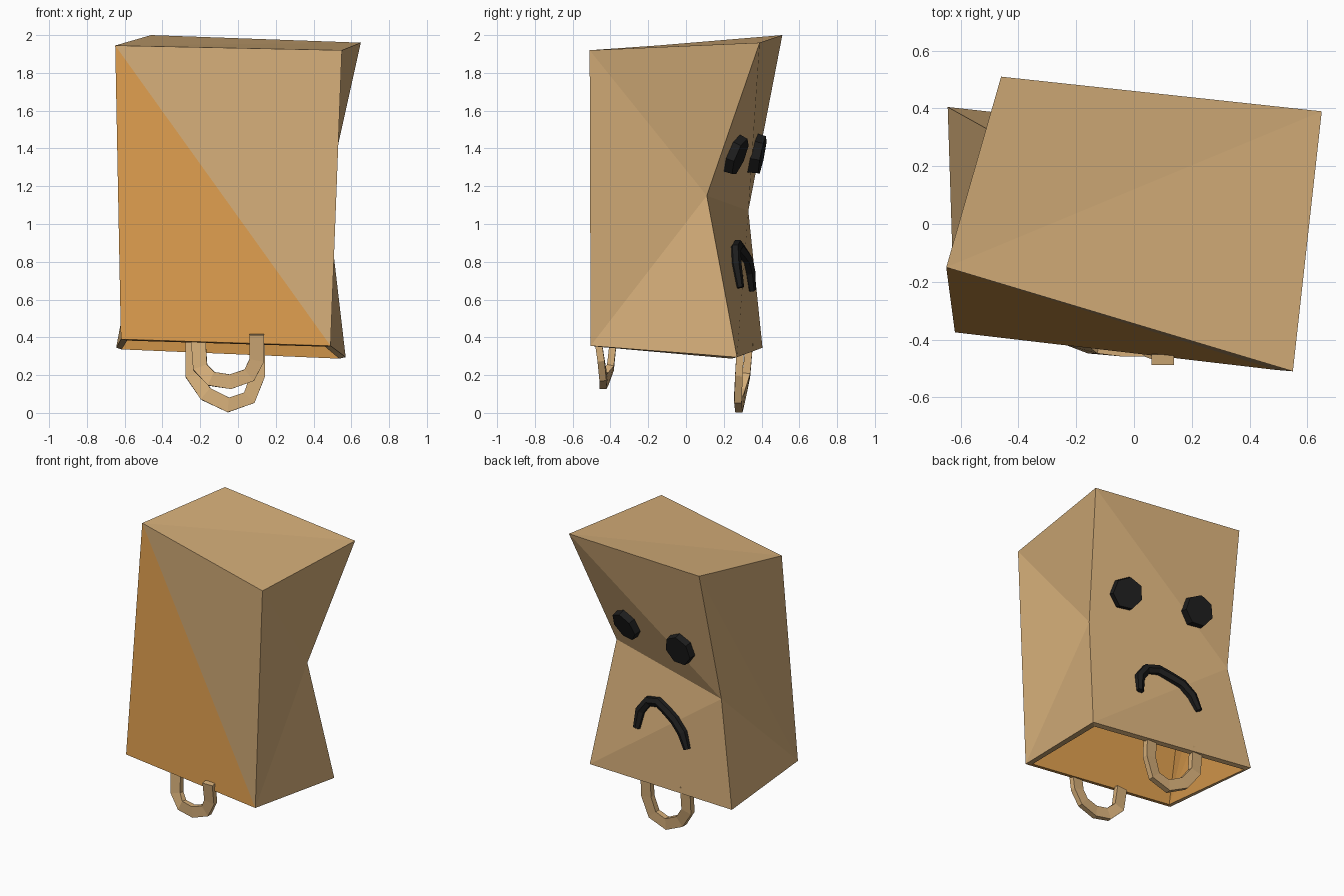
import bpy, bmesh, math
from mathutils import Vector
from mathutils.bvhtree import BVHTree

if "Cube" in bpy.data.objects:
    bpy.data.objects.remove(bpy.data.objects["Cube"])


def material(name, rgb):
    m = bpy.data.materials.new(name)
    m.use_nodes = True
    m.diffuse_color = (*rgb, 1)
    bsdf = m.node_tree.nodes["Principled BSDF"]
    bsdf.inputs["Base Color"].default_value = (*rgb, 1)
    bsdf.inputs["Roughness"].default_value = 0.9
    return m


paper = material("tan paper", (0.66, 0.42, 0.19))
lining = material("orange lining", (0.66, 0.31, 0.07))
ink = material("black ink", (0.012, 0.012, 0.012))


def finish(bm, name, mats):
    bmesh.ops.recalc_face_normals(bm, faces=bm.faces)
    mesh = bpy.data.meshes.new(name)
    bm.to_mesh(mesh)
    bm.free()
    for m in mats:
        mesh.materials.append(m)
    ob = bpy.data.objects.new(name, mesh)
    bpy.context.collection.objects.link(ob)
    return ob


# Crumpled upside-down bag: crown, waist crease and open mouth corners
corners = {
    "crown_bl": (-0.46, 0.51, 2.0), "crown_br": (0.65, 0.39, 1.96),
    "crown_fr": (0.55, -0.51, 1.92), "crown_fl": (-0.65, -0.15, 1.945),
    "waist_bl": (-0.51, 0.33, 1.07), "waist_br": (0.47, 0.11, 1.15),
    "hem_bl": (-0.645, 0.405, 0.345), "hem_br": (0.57, 0.27, 0.295),
    "hem_fr": (0.49, -0.505, 0.355), "hem_fl": (-0.62, -0.375, 0.39),
}
panels = [
    "crown_bl crown_br crown_fl", "crown_br crown_fr crown_fl",
    "crown_bl waist_bl crown_br", "crown_br waist_bl waist_br",
    "waist_br waist_bl hem_br", "waist_bl hem_bl hem_br",
    "crown_bl crown_fl hem_fl", "crown_bl hem_fl waist_bl", "waist_bl hem_fl hem_bl",
    "crown_fr crown_br waist_br", "crown_fr waist_br hem_fr", "waist_br hem_br hem_fr",
    "crown_fl crown_fr hem_fr", "crown_fl hem_fr hem_fl",
]
bm = bmesh.new()
v = {k: bm.verts.new(p) for k, p in corners.items()}
for p in panels:
    bm.faces.new([v[k] for k in p.split()])
bm.faces.ensure_lookup_table()
bm.faces[-1].material_index = 1  # bare lining triangle on the front
bmesh.ops.recalc_face_normals(bm, faces=bm.faces)
if bm.faces[0].normal.z < 0:
    bmesh.ops.reverse_faces(bm, faces=bm.faces)
surface = BVHTree.FromBMesh(bm)
mesh = bpy.data.meshes.new("paper_bag")
bm.to_mesh(mesh)
bm.free()
mesh.materials.append(paper)
mesh.materials.append(lining)
bag = bpy.data.objects.new("paper_bag", mesh)
bpy.context.collection.objects.link(bag)
wall = bag.modifiers.new("wall", 'SOLIDIFY')
wall.thickness = 0.045
wall.offset = -1
wall.material_offset = 1
wall.material_offset_rim = 0


def on_back(x, z):
    """Point and outward normal on the back of the bag."""
    hit, normal, _, _ = surface.ray_cast(Vector((x, 2, z)), Vector((0, -1, 0)))
    return hit, normal


def sweep(name, path, sides, width, depth, mat, taper=1.0):
    """Sweep a flat polygon section along a path lying roughly in XZ."""
    pts = [Vector(p) for p in path]
    last = len(pts) - 1
    bm = bmesh.new()
    rings = []
    for i, p in enumerate(pts):
        t = (pts[min(i + 1, last)] - pts[max(i - 1, 0)]).normalized()
        side = t.cross(Vector((0, 1, 0))).normalized()
        out = side.cross(t).normalized()
        k = taper if i in (0, last) else 1.0
        ring = []
        for j in range(sides):
            a = math.tau * (j + 0.5) / sides
            ring.append(bm.verts.new(p + k * (side * width * math.cos(a) + out * depth * math.sin(a))))
        rings.append(ring)
    for a, b in zip(rings, rings[1:]):
        for j in range(sides):
            n = (j + 1) % sides
            bm.faces.new((a[j], a[n], b[n], b[j]))
    bm.faces.new(rings[0])
    bm.faces.new(rings[-1])
    return finish(bm, name, [mat])


# Carrying handles hanging from the hem
sweep("front_handle", [(-0.21, -0.385, 0.38), (-0.2, -0.4, 0.24), (-0.14, -0.43, 0.18),
                       (-0.04, -0.44, 0.165), (0.06, -0.44, 0.2), (0.1, -0.45, 0.28),
                       (0.1, -0.47, 0.415)], 4, 0.055, 0.026, paper)
sweep("back_handle", [(-0.24, 0.335, 0.37), (-0.24, 0.32, 0.2), (-0.17, 0.295, 0.1),
                      (-0.05, 0.28, 0.042), (0.06, 0.275, 0.08), (0.105, 0.28, 0.2),
                      (0.105, 0.29, 0.38)], 4, 0.055, 0.028, paper)

# Eyes: thick seven-sided discs lying on the back panel
for name, x, z in (("left_eye", 0.28, 1.37), ("right_eye", -0.22, 1.37)):
    hit, normal = on_back(x, z)
    bm = bmesh.new()
    bmesh.ops.create_cone(bm, cap_ends=True, segments=7, radius1=0.112, radius2=0.105, depth=0.06)
    eye = finish(bm, name, [ink])
    eye.rotation_mode = 'QUATERNION'
    eye.rotation_quaternion = normal.to_track_quat('Z', 'Y')
    eye.location = hit + normal * 0.015

# Frowning mouth following the lower back panel
frown = [(0.185, 0.66), (0.17, 0.78), (0.11, 0.86), (0.02, 0.88),
         (-0.06, 0.85), (-0.14, 0.815), (-0.21, 0.75), (-0.255, 0.65)]
path = []
for x, z in frown:
    hit, normal = on_back(x, z)
    path.append(hit + normal * 0.015)
sweep("mouth", path, 6, 0.036, 0.03, ink, taper=0.7)
